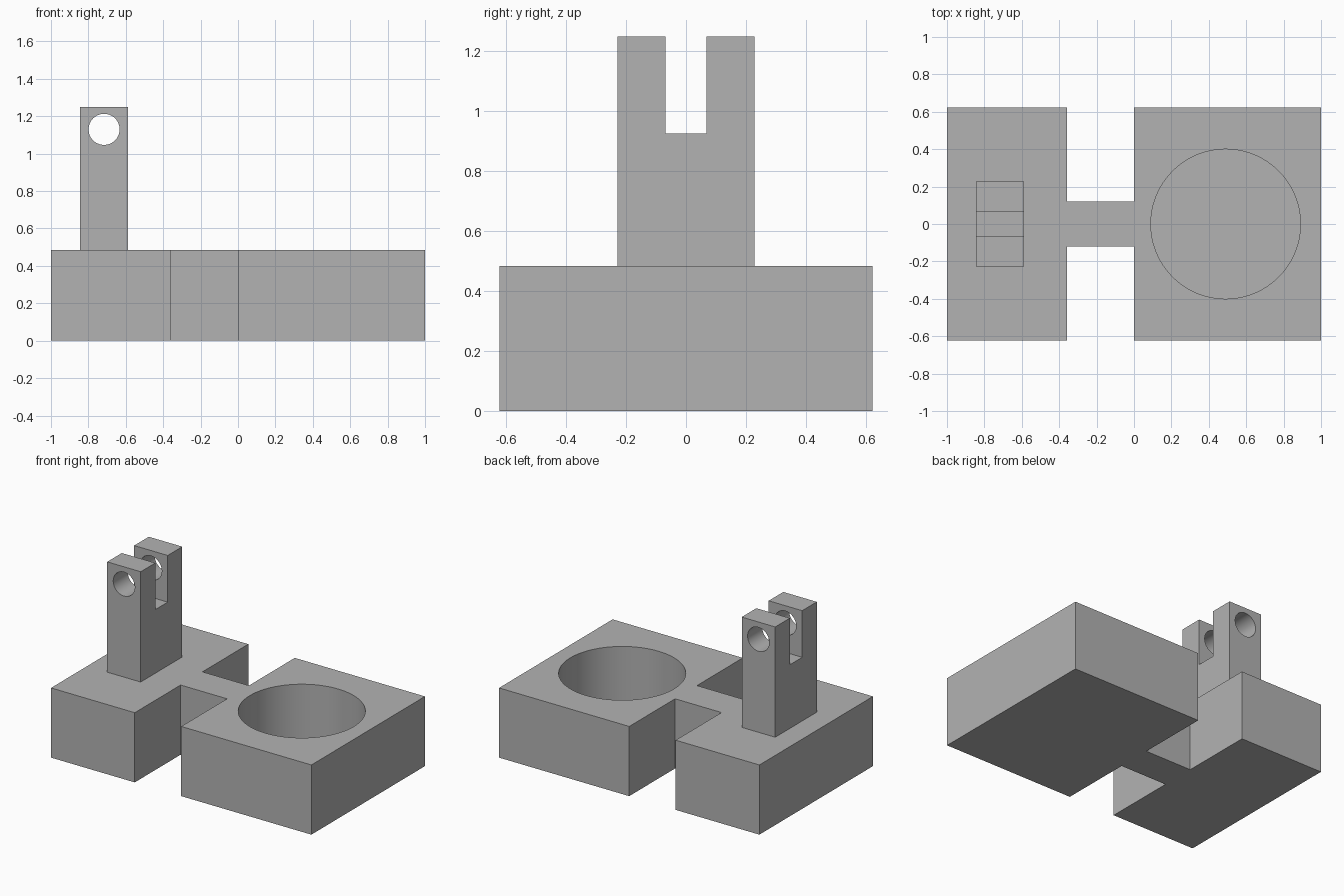
import bpy, bmesh
from math import radians
from mathutils import Vector, Matrix

if "Cube" in bpy.data.objects:
    bpy.data.objects.remove(bpy.data.objects["Cube"], do_unlink=True)

grey = bpy.data.materials.new("plain grey")
grey.use_nodes = True
colour = (0.45, 0.45, 0.45, 1)
grey.diffuse_color = colour
grey.node_tree.nodes["Principled BSDF"].inputs["Base Color"].default_value = colour


def add_object(name, bm):
    bmesh.ops.recalc_face_normals(bm, faces=bm.faces)
    mesh = bpy.data.meshes.new(name)
    bm.to_mesh(mesh)
    bm.free()
    mesh.materials.append(grey)
    obj = bpy.data.objects.new(name, mesh)
    bpy.context.collection.objects.link(obj)
    return obj


def extruded(name, points, direction):
    bm = bmesh.new()
    face = bm.faces.new([bm.verts.new(p) for p in points])
    result = bmesh.ops.extrude_face_region(bm, geom=[face], use_keep_orig=True)
    moved = [v for v in result["geom"] if isinstance(v, bmesh.types.BMVert)]
    bmesh.ops.translate(bm, verts=moved, vec=Vector(direction))
    return add_object(name, bm)


def drill(target, centre, radius, length, axis_rotation=0):
    """Cut a round hole out of the target."""
    bm = bmesh.new()
    placing = Matrix.Translation(centre) @ Matrix.Rotation(radians(axis_rotation), 4, "X")
    bmesh.ops.create_cone(bm, cap_ends=True, segments=96, radius1=radius,
                          radius2=radius, depth=length, matrix=placing)
    cutter = add_object("hole_cutter", bm)
    cutter.hide_render = True
    mod = target.modifiers.new("hole", "BOOLEAN")
    mod.operation = "DIFFERENCE"
    mod.solver = "EXACT"
    mod.object = cutter
    bpy.ops.object.select_all(action="DESELECT")
    target.select_set(True)
    bpy.context.view_layer.objects.active = target
    bpy.ops.object.modifier_apply(modifier=mod.name)
    bpy.data.objects.remove(cutter, do_unlink=True)
    bpy.ops.object.shade_smooth_by_angle(angle=radians(30))


BASE_TOP = 0.484

# Base: two blocks joined by a narrow neck
half = [(-1, 0.623), (-0.357, 0.623), (-0.357, 0.12),
        (0, 0.12), (0, 0.623), (1, 0.623)]
outline = half + [(x, -y) for x, y in reversed(half)]
base = extruded("base", [(x, y, 0) for x, y in outline], (0, 0, BASE_TOP))

# Round blind pocket in the larger block
FLOOR = 0.08
drill(base, (0.49, 0, FLOOR + 0.5), 0.4, 1.0)

# Forked post
side = [(0.228, BASE_TOP), (0.228, 1.25), (0.068, 1.25), (0.068, 0.926)]
fork = side + [(-y, z) for y, z in reversed(side)]
post = extruded("forked_post", [(-0.845, y, z) for y, z in fork], (0.257, 0, 0))

# Pin hole through both prongs
drill(post, (-0.716, 0, 1.13), 0.083, 1.0, 90)
